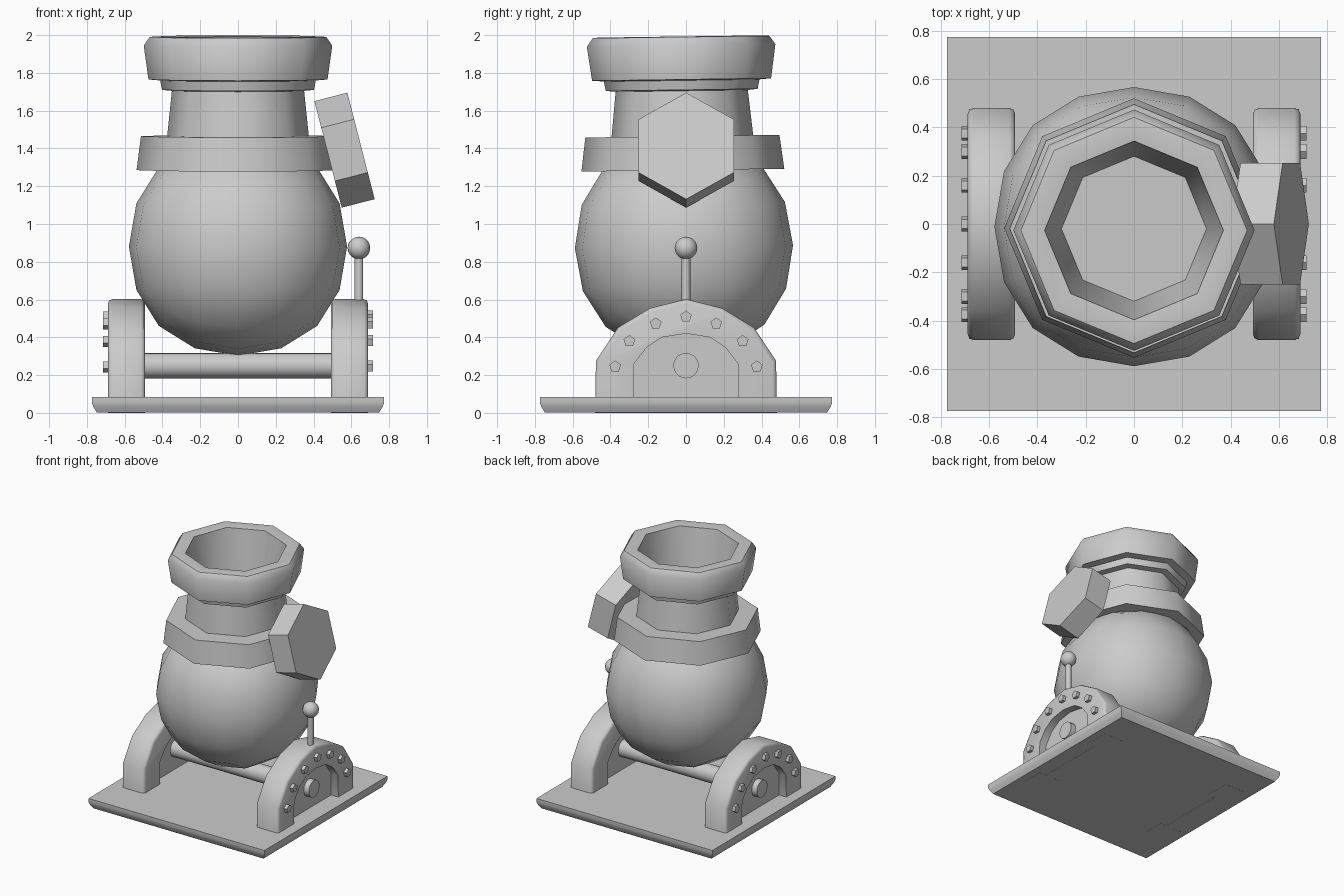
import bpy, bmesh, math
from mathutils import Matrix

cube = bpy.data.objects.get("Cube")
if cube:
    bpy.data.objects.remove(cube, do_unlink=True)

grey = bpy.data.materials.new("plain_grey")
grey.use_nodes = True
grey.diffuse_color = (0.6, 0.6, 0.6, 1)
grey.node_tree.nodes["Principled BSDF"].inputs["Base Color"].default_value = (0.6, 0.6, 0.6, 1)


def finish(name, bm, matrix=None, smooth=50):
    """Turn a bmesh into a shaded object."""
    if matrix:
        bm.transform(matrix)
    bmesh.ops.recalc_face_normals(bm, faces=bm.faces[:])
    mesh = bpy.data.meshes.new(name)
    bm.to_mesh(mesh)
    bm.free()
    mesh.materials.append(grey)
    obj = bpy.data.objects.new(name, mesh)
    bpy.context.collection.objects.link(obj)
    if smooth:
        bpy.ops.object.select_all(action='DESELECT')
        obj.select_set(True)
        bpy.context.view_layer.objects.active = obj
        bpy.ops.object.shade_smooth_by_angle(angle=math.radians(smooth))
    return obj


def lathe(name, profile, sides, matrix=None, phase=0.0, smooth=50):
    """Revolve (radius, z) points about z; both ends are capped."""
    bm = bmesh.new()
    rings = []
    for r, z in profile:
        rings.append([bm.verts.new((r * math.cos(phase + 2 * math.pi * i / sides),
                                    r * math.sin(phase + 2 * math.pi * i / sides), z))
                      for i in range(sides)])
    for a, b in zip(rings, rings[1:]):
        for i in range(sides):
            j = (i + 1) % sides
            bm.faces.new((a[i], a[j], b[j], b[i]))
    bm.faces.new(rings[0])
    bm.faces.new(rings[-1])
    return finish(name, bm, matrix, smooth)


def prism(name, outline, x0, x1, bevel=0.0):
    """Extrude a (y, z) outline along x, optionally rounding its outer rims."""
    bm = bmesh.new()
    face = bm.faces.new([bm.verts.new((x0, y, z)) for y, z in outline])
    ext = bmesh.ops.extrude_face_region(bm, geom=[face])
    moved = [v for v in ext["geom"] if isinstance(v, bmesh.types.BMVert)]
    bmesh.ops.translate(bm, verts=moved, vec=(x1 - x0, 0, 0))
    bmesh.ops.recalc_face_normals(bm, faces=bm.faces[:])
    if bevel:
        rims = [e for e in bm.edges
                if abs(e.verts[0].co.x - e.verts[1].co.x) < 1e-5
                and all(math.hypot(v.co.y, v.co.z - 0.1) > 0.42 for v in e.verts)]
        bmesh.ops.bevel(bm, geom=rims, offset=bevel, segments=2, profile=0.5, affect='EDGES')
    return finish(name, bm)


def along_x(x, y, z, s=1):
    """Matrix placing a z-axis part so it points along +x or -x."""
    return Matrix.Translation((x, y, z)) @ Matrix.Rotation(s * math.pi / 2, 4, 'Y')


def mirrored(half):
    """Complete a half outline whose last point lies on y = 0."""
    return half + [(-y, z) for y, z in reversed(half[:-1])]


# Square base plate with chamfered lower edge
q = math.sqrt(2)
lathe("base_plate", [(0.747 * q, 0.001), (0.767 * q, 0.035), (0.774 * q, 0.055), (0.774 * q, 0.083)],
      4, phase=math.pi / 4)

# Barrel parts lean slightly towards the front
lean = Matrix.Translation((0, -0.011, 0.88)) @ Matrix.Rotation(math.radians(0.8), 4, 'X')

# Rounded body: a cube smoothed into a slightly boxy ball
bm = bmesh.new()
bmesh.ops.create_cube(bm, size=2 * 0.688)
body = finish("barrel_body", bm, lean, smooth=100)
round_off = body.modifiers.new("round_off", 'SUBSURF')
round_off.levels = round_off.render_levels = 2

barrel = [(0.30, 1.50), (0.37, 1.987),                                # bore
          (0.44, 1.993), (0.468, 1.99), (0.499, 1.945), (0.474, 1.765),  # muzzle
          (0.412, 1.76), (0.402, 1.71),                               # lip ring
          (0.35, 1.705), (0.375, 1.465),                              # neck
          (0.514, 1.465), (0.537, 1.285), (0.40, 1.285)]              # collar
lathe("barrel_neck_and_muzzle", [(r, z - 0.88) for r, z in barrel], 8, lean)

# Tilted hexagonal plate on the side of the neck
lathe("hexagonal_plate", [(0.291, -0.09), (0.291, 0.09)], 6,
      Matrix.Translation((0.564, 0.001, 1.391)) @ Matrix.Rotation(math.radians(90 - 14.4), 4, 'Y'),
      smooth=0)

# Arched side supports, recessed webs and bolts
outer = mirrored([(0.481, 0), (0.477, 0.275), (0.36, 0.452), (0.19, 0.555), (0, 0.602)])
inner = mirrored([(0.28, 0), (0.275, 0.26), (0.21, 0.345), (0.127, 0.40), (0, 0.42)])
web = mirrored([(0.35, 0), (0.34, 0.28), (0.25, 0.40), (0.13, 0.46), (0, 0.48)])
bolts = mirrored([(0.375, 0.245), (0.30, 0.38), (0.16, 0.473), (0, 0.51)])
for s, side in ((1, "left"), (-1, "right")):
    prism(side + "_support", outer + inner[::-1], s * 0.492, s * 0.688, bevel=0.022)
    prism(side + "_support_web", web, s * 0.55, s * 0.625)
    for i, (y, z) in enumerate(bolts):
        lathe(f"{side}_bolt_{i + 1}", [(0.032, -0.01), (0.032, 0.026)], 5,
              along_x(s * 0.688, y, z, s), phase=math.pi, smooth=30)

# Axle through both webs
lathe("axle", [(0.067, -0.67), (0.067, 0.67)], 20, along_x(0, 0, 0.25))

# Lever with ball knob
lathe("lever_rod", [(0.023, 0.56), (0.023, 0.85)], 12, Matrix.Translation((0.64, 0, 0)))
bm = bmesh.new()
bmesh.ops.create_uvsphere(bm, u_segments=16, v_segments=10, radius=0.06)
finish("lever_knob", bm, Matrix.Translation((0.64, 0, 0.873)))
